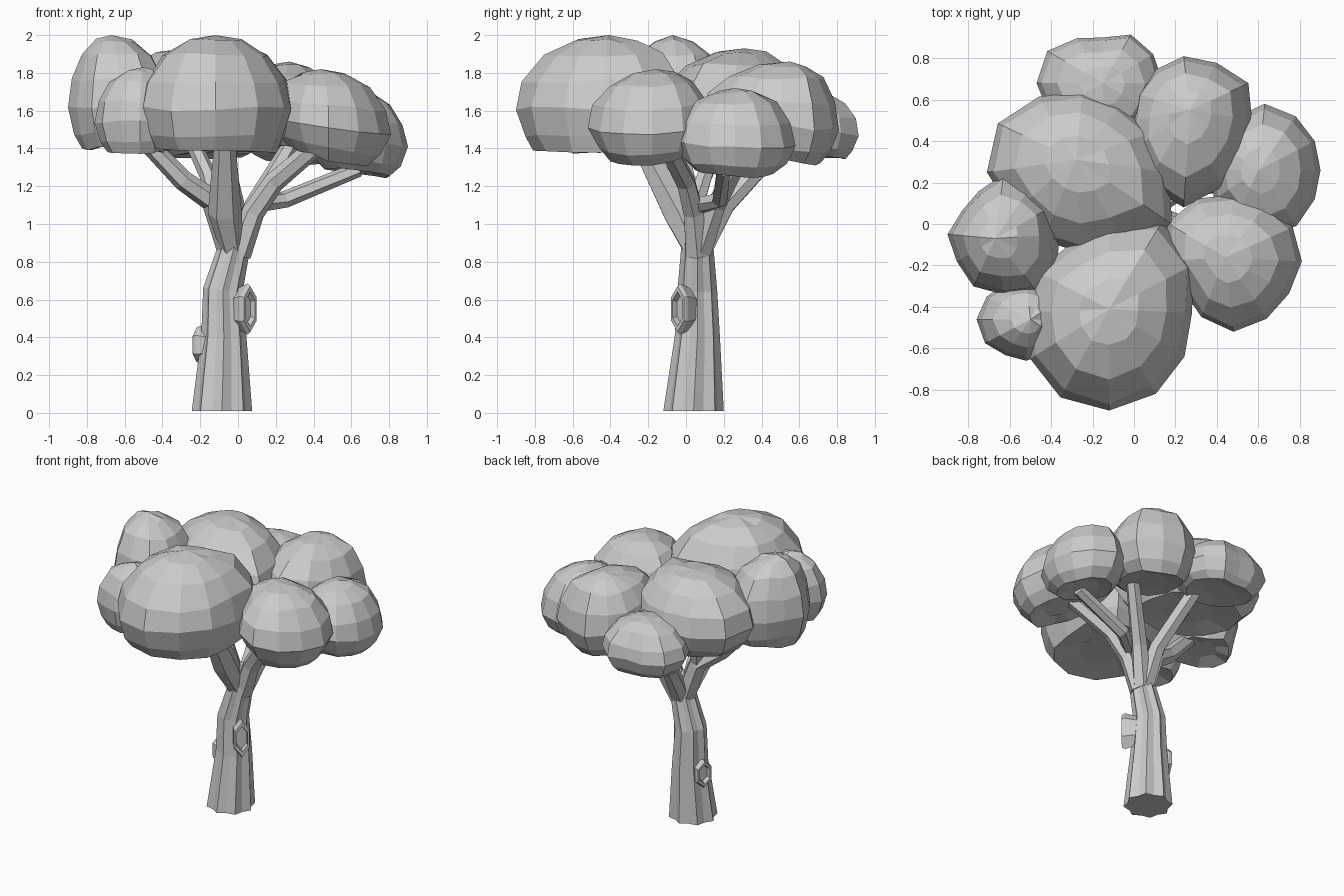
import bpy, bmesh, math, random
from mathutils import Vector

random.seed(4)
if "Cube" in bpy.data.objects:
    bpy.data.objects.remove(bpy.data.objects["Cube"])

grey = bpy.data.materials.new("plain_grey")
grey.use_nodes = True
grey.diffuse_color = (0.6, 0.6, 0.6, 1)
grey.node_tree.nodes["Principled BSDF"].inputs["Base Color"].default_value = grey.diffuse_color


def finish(name, bm):
    """Turn a bmesh into a flat-shaded object with the shared material."""
    bmesh.ops.recalc_face_normals(bm, faces=bm.faces)
    mesh = bpy.data.meshes.new(name)
    bm.to_mesh(mesh)
    bm.free()
    mesh.materials.append(grey)
    obj = bpy.data.objects.new(name, mesh)
    bpy.context.collection.objects.link(obj)
    return obj


def bridge(bm, lower, upper):
    """Join two rings of vertices with quads."""
    count = len(lower)
    for i in range(count):
        j = (i + 1) % count
        bm.faces.new((lower[i], lower[j], upper[j], upper[i]))


def tube(name, path, sides=6, flute=0.0):
    """Tapered limb through (x, y, z, radius) points."""
    bm = bmesh.new()
    points = [Vector(p[:3]) for p in path]
    last = len(path) - 1
    rings = []
    for k, point in enumerate(points):
        direction = points[min(k + 1, last)] - points[max(k - 1, 0)]
        turn = Vector((0, 0, 1)).rotation_difference(direction)
        if k == 0 and flute:
            turn.identity()
        ring = []
        for i in range(sides):
            angle = math.tau * i / sides
            radius = path[k][3] * (1 - flute * (i % 2))
            offset = Vector((math.cos(angle), math.sin(angle), 0)) * radius
            ring.append(bm.verts.new(point + turn @ offset))
        rings.append(ring)
    for lower, upper in zip(rings, rings[1:]):
        bridge(bm, lower, upper)
    bm.faces.new(rings[0])
    bm.faces.new(rings[-1])
    return finish(name, bm)


def knot(name, centre, normal, width, height, depth):
    """Six-sided collar with a sunken hollow, standing out from the bark."""
    bm = bmesh.new()
    out = Vector(normal).normalized()
    side = Vector((-out.y, out.x, 0))
    # (scale, distance along the normal) from the root over the rim into the hollow
    profile = ((0.8, -depth), (1.0, -0.02), (0.9, 0), (0.68, 0), (0.6, -0.03))
    rings = []
    for scale, push in profile:
        ring = []
        for i in range(6):
            angle = math.tau * (i + 0.5) / 6
            ring.append(bm.verts.new(Vector(centre) + out * push
                                     + side * math.cos(angle) * width * scale
                                     + Vector((0, 0, math.sin(angle) * height * scale))))
        rings.append(ring)
    for lower, upper in zip(rings, rings[1:]):
        bridge(bm, lower, upper)
    bm.faces.new(rings[0])
    bm.faces.new(rings[-1])
    return finish(name, bm)


def leaf_clump(name, centre, bottom, top, foot, droop, lean, radii):
    """Faceted dome whose plan is given by radii (in hundredths) around it.
    foot: width of the underside, droop: outward sag, lean: shift of the crown."""
    bm = bmesh.new()
    x, y = centre
    count = len(radii)
    outward = Vector(centre).normalized()
    # (share of radius, share of height), underside to crown
    dome = ((foot * 0.5, 0.04), (foot, 0.0), (foot * 0.4 + 0.6, 0.13), (1.0, 0.36),
            (0.94, 0.6), (0.7, 0.83), (0.36, 0.95))
    rings = []
    for scale, rise in dome:
        ring = []
        for i, reach in enumerate(radii):
            angle = math.tau * i / count
            wobble = random.uniform(0.96, 1.0) if scale < 1 else 1
            r = reach / 100 * scale * wobble
            dx, dy = r * math.cos(angle), r * math.sin(angle)
            sag = droop * (dx * outward.x + dy * outward.y) * (1 - rise)
            z = bottom + (top - bottom) * (rise + random.uniform(-0.02, 0.02)) - sag
            shift = (1 - scale) * (rise > 0.5)
            ring.append(bm.verts.new((x + dx + lean[0] * shift, y + dy + lean[1] * shift, z)))
        rings.append(ring)
    for lower, upper in zip(rings, rings[1:]):
        bridge(bm, lower, upper)
    bm.faces.new(rings[0])
    tip = bm.verts.new((x + lean[0], y + lean[1], top))
    for i in range(count):
        bm.faces.new((rings[-1][i], rings[-1][(i + 1) % count], tip))
    return finish(name, bm)


# Fluted trunk
tube("trunk", [(-0.085, 0.04, 0.01, 0.16), (-0.075, 0.06, 0.4, 0.12),
               (-0.08, 0.06, 0.65, 0.105), (-0.02, 0.06, 0.88, 0.085),
               (-0.03, 0.06, 1.02, 0.07)], sides=16, flute=0.15)

# Branches fanning out of the fork
BRANCHES = {
    "front_branch": [(-0.03, 0.05, 0.85, 0.06), (-0.07, -0.04, 1.06, 0.09),
                     (-0.07, -0.28, 1.5, 0.05)],
    "right_branch": [(-0.04, 0.06, 0.86, 0.07), (-0.13, 0.05, 1.12, 0.065),
                     (-0.29, 0.0, 1.23, 0.055), (-0.55, -0.05, 1.5, 0.045)],
    "right_inner_branch": [(-0.12, 0.05, 1.1, 0.05), (-0.16, 0.1, 1.26, 0.045),
                           (-0.27, 0.22, 1.5, 0.04)],
    "left_branch": [(0.0, 0.06, 0.84, 0.07), (0.08, 0.04, 1.06, 0.06),
                    (0.19, 0.0, 1.22, 0.055), (0.46, -0.12, 1.45, 0.05)],
    "left_outer_branch": [(0.1, 0.08, 1.1, 0.045), (0.25, 0.18, 1.13, 0.045),
                          (0.64, 0.2, 1.29, 0.04)],
    "back_left_branch": [(0.0, 0.08, 0.86, 0.065), (0.09, 0.16, 1.1, 0.055),
                         (0.3, 0.34, 1.45, 0.045)],
    "back_right_branch": [(-0.02, 0.09, 0.88, 0.065), (-0.02, 0.21, 1.1, 0.055),
                          (-0.1, 0.53, 1.45, 0.05)],
}
for branch, path in BRANCHES.items():
    tube(branch, path)

# Hollow knots on the bark
knot("knot_hollow", (0.065, -0.045, 0.55), (0.7, -0.7, 0), 0.062, 0.135, 0.1)
knot("knot_stub", (-0.22, 0.1, 0.36), (-0.9, 0.4, 0.0), 0.065, 0.1, 0.1)

# Crown: plan radii run anticlockwise from +x
leaf_clump("front_clump", (-0.12, -0.43), 1.39, 2.0, 0.82, 0, (0, 0.02),
           (40, 47, 51, 43, 38, 41, 41, 44, 47, 47, 45, 42))
leaf_clump("middle_clump", (-0.25, 0.25), 1.42, 1.93, 0.76, 0, (-0.03, 0.06),
           (42, 39, 37, 39, 42, 47, 46, 39, 38, 39, 41, 50))
leaf_clump("small_clump", (-0.52, -0.46), 1.38, 1.83, 0.72, 0, (0.02, 0),
           (18, 18, 18, 18, 20, 22, 24, 23, 20, 20, 19, 18))
leaf_clump("right_clump", (-0.63, -0.05), 1.4, 2.0, 0.74, 0, (-0.04, -0.02),
           (27, 29, 28, 29, 24, 23, 27, 26, 29, 29, 32, 30))
leaf_clump("left_front_clump", (0.48, -0.18), 1.36, 1.82, 0.65, 0.25, (-0.04, 0.02),
           (33, 33, 32, 32, 35, 37, 33, 28, 31, 34, 32, 31))
leaf_clump("left_clump", (0.63, 0.26), 1.27, 1.72, 0.65, 0.15, (-0.03, 0),
           (27, 28, 30, 32, 29, 26, 27, 28, 29, 33, 31, 28))
leaf_clump("back_left_clump", (0.24, 0.5), 1.36, 1.86, 0.7, 0.2, (0.03, 0.05),
           (33, 36, 32, 31, 28, 26, 25, 30, 36, 42, 37, 33))
leaf_clump("back_right_clump", (-0.15, 0.68), 1.36, 1.7, 0.72, 0.1, (0, 0),
           (29, 28, 27, 22, 25, 31, 32, 30, 32, 32, 32, 30))
